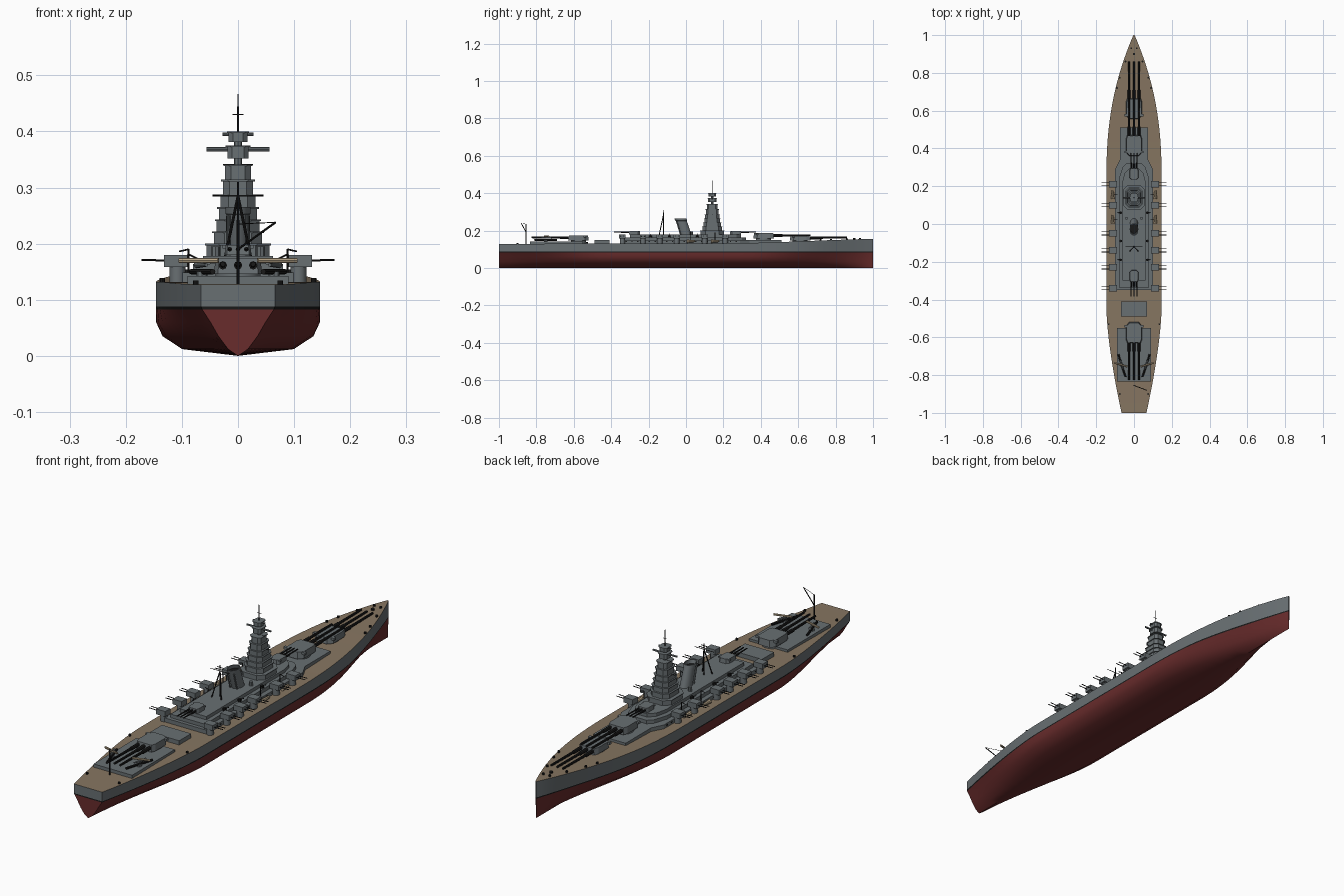
import bpy, bmesh, math
from mathutils import Vector

if "Cube" in bpy.data.objects:
    bpy.data.objects.remove(bpy.data.objects["Cube"])


def material(name, r, g, b):
    m = bpy.data.materials.new(name)
    m.use_nodes = True
    m.diffuse_color = (r, g, b, 1)
    m.node_tree.nodes["Principled BSDF"].inputs["Base Color"].default_value = (r, g, b, 1)
    return m


GREY = material("steel grey", 0.14, 0.16, 0.17)
RED = material("hull red", 0.14, 0.025, 0.025)
TAN = material("deck wood", 0.24, 0.18, 0.12)
BLACK = material("black", 0.01, 0.01, 0.01)
CREAM = material("pale wood", 0.45, 0.36, 0.24)


def finish(name, bm, mats, smooth=0):
    bmesh.ops.recalc_face_normals(bm, faces=bm.faces)
    me = bpy.data.meshes.new(name)
    bm.to_mesh(me)
    bm.free()
    for m in mats:
        me.materials.append(m)
    ob = bpy.data.objects.new(name, me)
    bpy.context.collection.objects.link(ob)
    if smooth:
        bpy.ops.object.select_all(action='DESELECT')
        ob.select_set(True)
        bpy.context.view_layer.objects.active = ob
        bpy.ops.object.shade_smooth_by_angle(angle=math.radians(smooth))
    return ob


def loft(bm, rings, caps=True):
    """Skin closed rings of points, one after another."""
    vs = [[bm.verts.new(p) for p in r] for r in rings]
    n = len(vs[0])
    for a, b in zip(vs, vs[1:]):
        for i in range(n):
            bm.faces.new((a[i], a[(i + 1) % n], b[(i + 1) % n], b[i]))
    if caps:
        bm.faces.new(vs[0])
        bm.faces.new(vs[-1])


def prism(name, half, z0, z1, mat=GREY, scale_top=1.0):
    """Mirror a half outline in x and extrude it upward."""
    outline = half + [(-x, y) for x, y in reversed(half)]
    cy = sum(y for _, y in outline) / len(outline)
    bm = bmesh.new()
    loft(bm, [[(x * s, cy + (y - cy) * s, z) for x, y in outline]
              for z, s in ((z0, 1), (z1, scale_top))])
    return finish(name, bm, [mat])


def block(name, x, y0, y1, z0, z1, cut=0.0, mat=GREY):
    """Centred deckhouse with chamfered corners."""
    half = [(x - cut, y0), (x, y0 + cut), (x, y1 - cut), (x - cut, y1)] if cut else [(x, y0), (x, y1)]
    return prism(name, half, z0, z1, mat)


def box(name, c, size, mat=GREY):
    bm = bmesh.new()
    bmesh.ops.create_cube(bm, size=1)
    bmesh.ops.scale(bm, vec=size, verts=bm.verts)
    bmesh.ops.translate(bm, vec=c, verts=bm.verts)
    return finish(name, bm, [mat])


def rod(name, a, b, r, mat=BLACK, r2=None, n=8):
    a, b = Vector(a), Vector(b)
    bm = bmesh.new()
    bmesh.ops.create_cone(bm, cap_ends=True, segments=n, radius1=r,
                          radius2=r if r2 is None else r2, depth=(b - a).length)
    q = (b - a).to_track_quat('Z', 'Y').to_matrix()
    bmesh.ops.rotate(bm, matrix=q, verts=bm.verts)
    bmesh.ops.translate(bm, vec=(a + b) / 2, verts=bm.verts)
    return finish(name, bm, [mat], 40)


def mix(a, b, t):
    return a + (b - a) * t


# Hull shape as functions of length
def ramp(a, b, y):
    t = min(max((y - a) / (b - a), 0), 1)
    return t * t * (3 - 2 * t)


def beam(y):
    if y < -0.45:
        return 0.066 + 0.08 * (1 - ((-0.45 - y) / 0.55) ** 1.5)
    if y > 0.25:
        return 0.003 + 0.143 * (1 - ((y - 0.25) / 0.75) ** 2.3)
    return 0.146


def deck(y):
    return 0.132 - 0.005 * ramp(-0.5, -1, y) + 0.024 * ramp(0.2, 1.1, y)


LEVELS = [0.088, 0.083, 0.06, 0.035, 0.012]
FULL = [1, 1, 1, 0.92, 0.68]
VEE = [1, 0.97, 0.74, 0.52, 0.26]


def section(y):
    b, d = beam(y), deck(y)
    full = min(ramp(-1.05, -0.4, y), ramp(1, 0.3, y))
    flare = 1 - 0.2 * ramp(0.5, 1, y)
    half = [(b, d)] + [(b * flare * mix(v, f, full), z) for z, f, v in zip(LEVELS, FULL, VEE)]
    pts = half + [(0, 0)] + [(-x, z) for x, z in reversed(half)]
    return [(x, y, z) for x, z in pts]


STATIONS = [-1 + 0.05 * i for i in range(39)] + [0.94, 0.965, 0.985, 1]
bm = bmesh.new()
loft(bm, [section(y) for y in STATIONS])
bmesh.ops.bisect_plane(bm, geom=bm.verts[:] + bm.edges[:] + bm.faces[:],
                       plane_co=(0, 0, 0.088), plane_no=(0, 0, 1))
bmesh.ops.bisect_plane(bm, geom=bm.verts[:] + bm.edges[:] + bm.faces[:],
                       plane_co=(0, 0, 0.083), plane_no=(0, 0, 1))
bm.normal_update()
for f in bm.faces:
    z = f.calc_center_median().z
    top = min(v.co.z for v in f.verts) > 0.12
    f.material_index = 2 if top else 0 if z > 0.088 else 3 if z > 0.083 else 1
finish("hull", bm, [GREY, RED, TAN, BLACK], 35)

# Deck platforms and main superstructure
block("aft_platform", 0.09, -0.835, -0.55, 0.12, 0.142)
block("aft_hatch_house", 0.068, -0.49, -0.41, 0.12, 0.15)
prism("lower_superstructure", [(0.1, -0.35), (0.1, 0.29), (0.075, 0.34), (0.075, 0.51)], 0.12, 0.149)
prism("middle_superstructure", [(0.08, -0.335), (0.08, 0.24), (0.06, 0.3), (0.04, 0.32)], 0.149, 0.164)
prism("upper_superstructure", [(0.062, -0.3), (0.062, 0.22), (0.05, 0.27), (0.025, 0.295)], 0.164, 0.178)
for s in (-1, 1):
    for i in range(20):
        box("porthole", (s * 0.1, -0.32 + i * 0.031, 0.141), (0.002, 0.007, 0.005), BLACK)


# Main and secondary triple turrets; d is the firing direction
def turret(name, y, z, d, k=1.0, reach=0.25, h=0.028):
    rod(name + "_barbette", (0, y, z - 0.02), (0, y, z), 0.04 * k, GREY, n=24)
    half = [(0.026 * k, y - d * 0.055 * k), (0.043 * k, y - d * 0.035 * k),
            (0.043 * k, y + d * 0.035 * k), (0.036 * k, y + d * 0.055 * k)]
    prism(name + "_house", half, z, z + h, scale_top=0.93)
    box(name + "_rangefinder", (0, y - d * 0.034 * k, z + h * 0.8), (0.1 * k, 0.012 * k, 0.01 * k))
    for x in (-0.027 * k, 0, 0.027 * k):
        a = Vector((x, y + d * 0.04 * k, z + h * 0.55))
        rod(name + "_sleeve", a, a + Vector((0, d * 0.06 * k, 0)), 0.0075 * k)
        rod(name + "_barrel", a, a + Vector((0, d * (reach - 0.04 * k), 0.002)), 0.006 * k, r2=0.0045 * k)


turret("bow_turret", 0.61, 0.147, 1, h=0.025)
turret("raised_bow_turret", 0.415, 0.158, 1)
turret("stern_turret", -0.575, 0.146, -1)
turret("small_bow_turret", 0.265, 0.18, 1, 0.55, 0.11, 0.018)
turret("small_stern_turret", -0.275, 0.18, -1, 0.55, 0.11, 0.018)

# Twin gun mounts along both sides
for s in (-1, 1):
    for y in (0.21, 0.1, -0.05, -0.14, -0.23, -0.34):
        rod("side_gun_pedestal", (s * 0.108, y, 0.12), (s * 0.108, y, 0.16), 0.014, GREY, n=12)
        box("side_gun_house", (s * 0.111, y, 0.169), (0.042, 0.034, 0.022))
        for dy in (-0.008, 0.008):
            rod("side_gun_barrel", (s * 0.13, y + dy, 0.17), (s * 0.172, y + dy, 0.171), 0.0018, n=6)
    # Boats, davits and light guns between them
    for y in (0.025, 0.155):
        rod("boat", (s * 0.113, y - 0.022, 0.143), (s * 0.113, y + 0.022, 0.143), 0.009, CREAM, 0.005)
        rod("davit", (s * 0.088, y, 0.145), (s * 0.088, y, 0.19), 0.002)
        rod("davit_arm", (s * 0.088, y, 0.19), (s * 0.105, y, 0.186), 0.0015)
    for y in (-0.19, -0.09, 0.06):
        rod("light_gun_mount", (s * 0.07, y, 0.164), (s * 0.07, y, 0.174), 0.007)
        rod("light_gun_barrel", (s * 0.07, y, 0.172), (s * 0.09, y, 0.182), 0.0015, n=6)

# Tiered command tower: half width, half length, bottom, top
Y = 0.14
TIERS = [(0.056, 0.062, 0.175, 0.2), (0.043, 0.052, 0.2, 0.222), (0.038, 0.047, 0.222, 0.243),
         (0.034, 0.042, 0.243, 0.265), (0.031, 0.038, 0.265, 0.287), (0.027, 0.034, 0.287, 0.314),
         (0.023, 0.029, 0.314, 0.341), (0.019, 0.023, 0.352, 0.375), (0.017, 0.02, 0.381, 0.4)]
for w, l, z0, z1 in TIERS:
    block("tower_tier", w, Y - l, Y + l, z0, z1 - 0.003, w * 0.45)
    block("tower_gallery", w + 0.003, Y - l - 0.003, Y + l + 0.003, z1 - 0.003, z1, w * 0.45)
rod("tower_core", (0, Y, 0.33), (0, Y, 0.39), 0.007, GREY)
rod("main_rangefinder", (-0.056, Y, 0.368), (0.056, Y, 0.368), 0.004, GREY)
rod("upper_rangefinder", (-0.028, Y, 0.395), (0.028, Y, 0.395), 0.003, GREY)
rod("tower_mast", (0, Y, 0.4), (0, Y, 0.467), 0.002, r2=0.001)
for z, w in ((0.287, 0.045), (0.341, 0.027), (0.43, 0.01)):
    rod("tower_yard", (-w, Y, z), (w, Y, z), 0.001, n=6)


# Raked oval funnel with dark mouth
def oval(z, k):
    y = mix(0.002, -0.03, (z - 0.17) / 0.095)
    return [(0.022 * k * math.cos(a), y + 0.031 * k * math.sin(a), z)
            for a in (math.tau * i / 24 for i in range(24))]


bm = bmesh.new()
loft(bm, [oval(0.17, 1), oval(0.252, 0.95), oval(0.253, 1.03), oval(0.265, 1.03), oval(0.265, 0.88), oval(0.25, 0.88)])
bm.faces.ensure_lookup_table()
for f in bm.faces:
    if all(abs(v.co.z - 0.25) < 0.0005 for v in f.verts):
        f.material_index = 1
finish("funnel", bm, [GREY, BLACK], 40)
for s in (-1, 1):
    rod("steam_pipe", (s * 0.016, -0.027, 0.17), (s * 0.016, -0.05, 0.25), 0.003, GREY)
    rod("vent", (s * 0.04, 0.03, 0.17), (s * 0.04, 0.03, 0.195), 0.008, GREY)

# Tripod mainmast with yard
rod("mainmast", (0, -0.12, 0.17), (0, -0.12, 0.31), 0.003, r2=0.0015)
for s in (-1, 1):
    rod("mast_leg", (s * 0.024, -0.145, 0.17), (0, -0.12, 0.285), 0.0025)
rod("mast_yard", (-0.045, -0.12, 0.285), (0.045, -0.12, 0.285), 0.0012)

# Stern crane
rod("crane_post", (0, -0.855, 0.12), (0, -0.855, 0.235), 0.0025)
rod("crane_boom", (0, -0.855, 0.19), (0.067, -0.88, 0.238), 0.002)
rod("crane_cable", (0, -0.855, 0.235), (0.067, -0.88, 0.238), 0.0008)

# Catapults with seaplanes
for s in (-1, 1):
    a, b = Vector((s * 0.045, -0.81, 0.15)), Vector((s * 0.083, -0.69, 0.15))
    rod("catapult", a, b, 0.005)
    rod("catapult_base", (s * 0.064, -0.75, 0.14), (s * 0.064, -0.75, 0.15), 0.01, GREY)
    up = Vector((0, 0, 0.012))
    rod("plane_body", mix(a, b, 0.3) + up, mix(a, b, 0.75) + up, 0.003, GREY, 0.006)
    rod("plane_wing", (s * 0.035, -0.755, 0.17), (s * 0.105, -0.735, 0.17), 0.0045, CREAM)

# Deck fittings on bow and stern
for s in (-1, 1):
    for x, y in ((0.015, 0.93), (0.045, 0.86), (0.075, 0.775), (0.09, 0.72), (0.135, -0.53), (0.075, -0.9)):
        rod("bollard", (s * x, y, deck(y) - 0.003), (s * x, y, deck(y) + 0.007), 0.005)
rod("capstan", (0, 0.9, 0.145), (0, 0.9, 0.16), 0.007)
